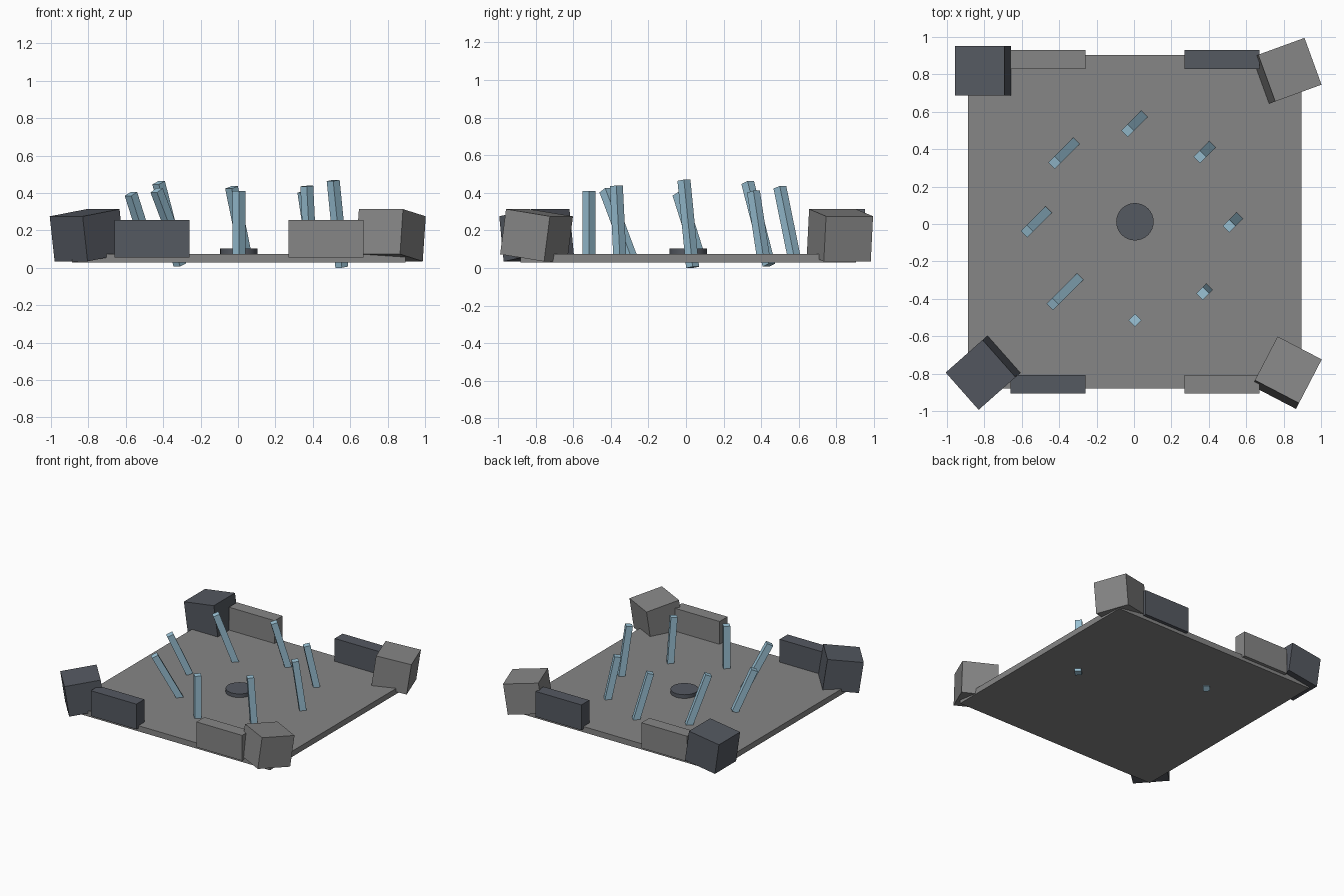
import bpy
from math import pi, sin, cos, radians

if "Cube" in bpy.data.objects:
    bpy.data.objects.remove(bpy.data.objects["Cube"])

CX, CY = 0.005, 0.012      # arena centre


def material(name, rgb):
    m = bpy.data.materials.new(name)
    m.diffuse_color = (*rgb, 1)
    m.use_nodes = True
    m.node_tree.nodes["Principled BSDF"].inputs["Base Color"].default_value = m.diffuse_color
    return m


dark = material("dark_stone", (0.09, 0.10, 0.12))
grey = material("mid_stone", (0.24, 0.24, 0.24))
blue = material("blue_crystal", (0.33, 0.55, 0.68))


def box(name, loc, size, rot=(0, 0, 0), mat=grey):
    bpy.ops.mesh.primitive_cube_add(size=1, location=loc, rotation=rot)
    ob = bpy.context.object
    ob.name = name
    ob.scale = size
    ob.data.materials.append(mat)
    return ob


# Floor slab
box("floor_slab", (CX, CY, 0.0515), (1.783, 1.783, 0.045))

# Central disc
bpy.ops.mesh.primitive_cylinder_add(vertices=32, radius=0.1, depth=0.045,
                                    location=(CX, CY, 0.0805))
disc = bpy.context.object
disc.name = "centre_disc"
disc.data.materials.append(dark)
bpy.ops.object.shade_smooth_by_angle()

# Low walls on the front and back edges, alternating colours
for sx, side in ((-1, "left"), (1, "right")):
    for sy, end in ((-1, "front"), (1, "back")):
        box(f"wall_{end}_{side}", (CX + sx * 0.4645, CY + sy * 0.868, 0.155),
            (0.401, 0.1, 0.201), mat=dark if sx * sy > 0 else grey)

# Tilted corner blocks
for name, sx, sy, turn, mat in (("front_left", -1, -1, 41.5, dark),
                                ("back_left", -1, 1, 0, dark),
                                ("front_right", 1, -1, 242.5, grey),
                                ("back_right", 1, 1, 200, grey)):
    box(f"corner_block_{name}", (CX + sx * 0.812, CY + sy * 0.807, 0.174),
        (0.266, 0.266, 0.243), (0, -0.145, radians(turn)), mat)

# Ring of bars, each leaning a little further than the last
for i in range(8):
    a = -pi / 2 + i * pi / 4
    box(f"leaning_bar_{i + 1}",
        (CX + 0.527 * cos(a), CY + 0.527 * sin(a), 0.235),
        (0.049, 0.049, (0.35, 0.405, 0.468)[i % 3]), (0, -0.07 * i, pi / 4), blue)
